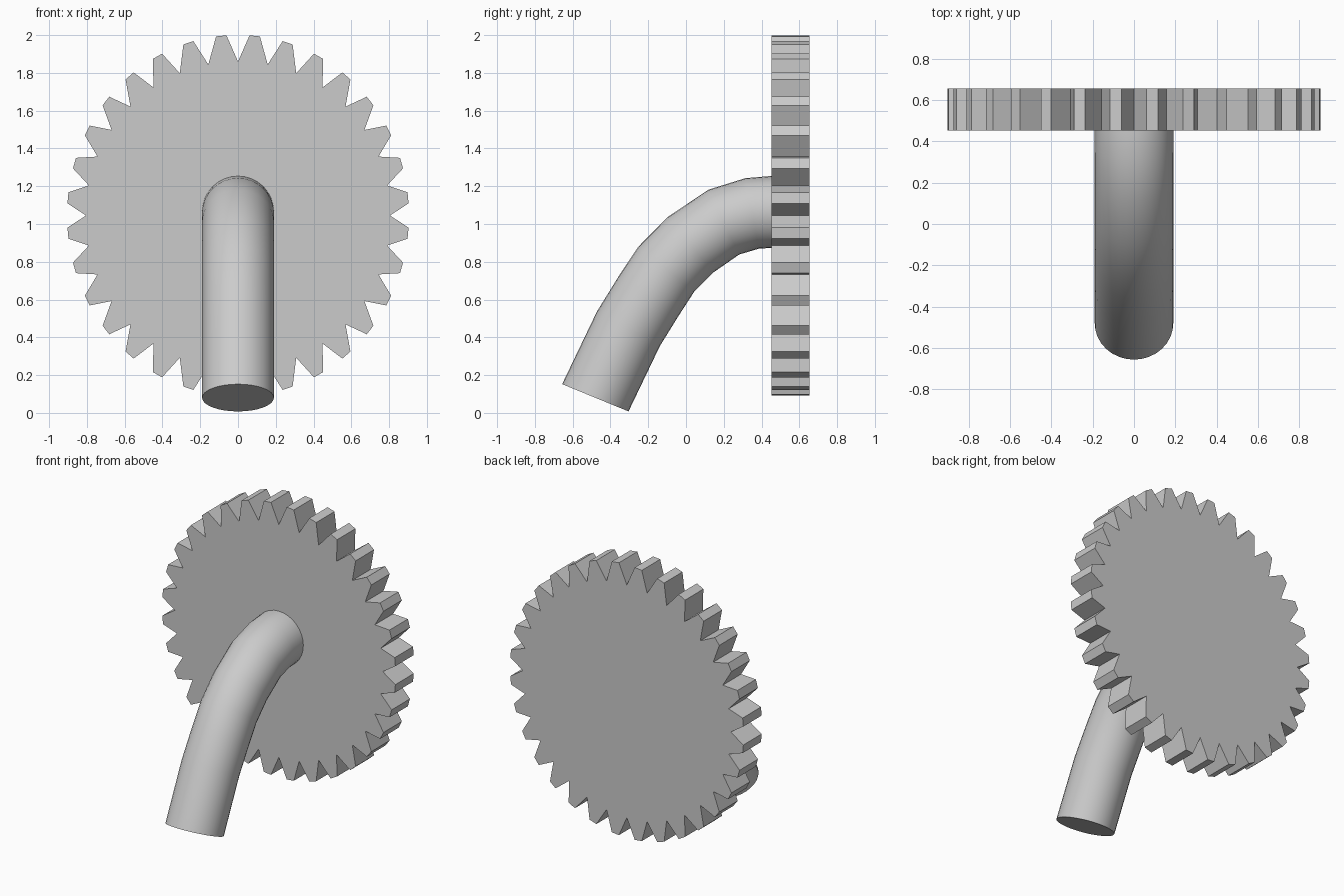
import bpy
import bmesh
import math
from mathutils import Vector

cube = bpy.data.objects.get("Cube")
if cube:
    bpy.data.objects.remove(cube, do_unlink=True)

grey = bpy.data.materials.new("plain_grey")
grey.use_nodes = True
grey.diffuse_color = (0.6, 0.6, 0.6, 1)
grey.node_tree.nodes["Principled BSDF"].inputs["Base Color"].default_value = (0.6, 0.6, 0.6, 1)


def loft(name, rings, sharp_angle):
    """Skin a list of closed rings, cap both ends and smooth the sides."""
    bm = bmesh.new()
    loops = [[bm.verts.new(p) for p in ring] for ring in rings]
    n = len(loops[0])
    for a, b in zip(loops, loops[1:]):
        for i in range(n):
            j = (i + 1) % n
            bm.faces.new((a[i], a[j], b[j], b[i]))
    bm.faces.new(loops[0])
    bm.faces.new(loops[-1])
    bmesh.ops.recalc_face_normals(bm, faces=bm.faces)
    mesh = bpy.data.meshes.new(name)
    bm.to_mesh(mesh)
    bm.free()
    mesh.materials.append(grey)
    obj = bpy.data.objects.new(name, mesh)
    bpy.context.collection.objects.link(obj)
    bpy.ops.object.select_all(action="DESELECT")
    obj.select_set(True)
    bpy.context.view_layer.objects.active = obj
    bpy.ops.object.shade_smooth_by_angle(angle=math.radians(sharp_angle))
    return obj


# Toothed wheel: 32 pointed teeth with narrow flat tips, slightly taller than wide
TEETH = 32
CENTRE_Z = 1.045
step = 2 * math.pi / TEETH
tip_half = math.radians(1.75)


def rim_point(angle, rx, rz, y):
    return (rx * math.sin(angle), y, CENTRE_Z + rz * math.cos(angle))


def gear_ring(y):
    ring = []
    for i in range(TEETH):
        valley = i * step
        tip = valley + step / 2
        ring.append(rim_point(valley, 0.805, 0.815, y))
        ring.append(rim_point(tip - tip_half, 0.905, 0.956, y))
        ring.append(rim_point(tip + tip_half, 0.905, 0.956, y))
    return ring


loft("toothed_wheel", [gear_ring(y) for y in (0.452, 0.655)], 35)

# Bent pipe: round section swept along a path in the side plane
PIPE_RADIUS = 0.19
SIDES = 32
path = [Vector((0, y, z)) for y, z in (
    (-0.48, 0.08), (-0.305, 0.445), (-0.20, 0.615), (-0.105, 0.76),
    (0.024, 0.89), (0.20, 1.01), (0.35, 1.056), (0.455, 1.064), (0.5, 1.064))]

rings = []
for i, p in enumerate(path):
    before = (p - path[i - 1]).normalized() if i else Vector()
    after = (path[i + 1] - p).normalized() if i < len(path) - 1 else Vector()
    tangent = (before + after).normalized()
    if i == 0:
        tangent = Vector((0, 0.38, 0.925)).normalized()
    side = Vector((1, 0, 0))
    up = side.cross(tangent)
    rings.append([p + PIPE_RADIUS * (side * math.cos(t) + up * math.sin(t))
                  for t in (2 * math.pi * k / SIDES for k in range(SIDES))])
loft("bent_pipe", rings, 40)
